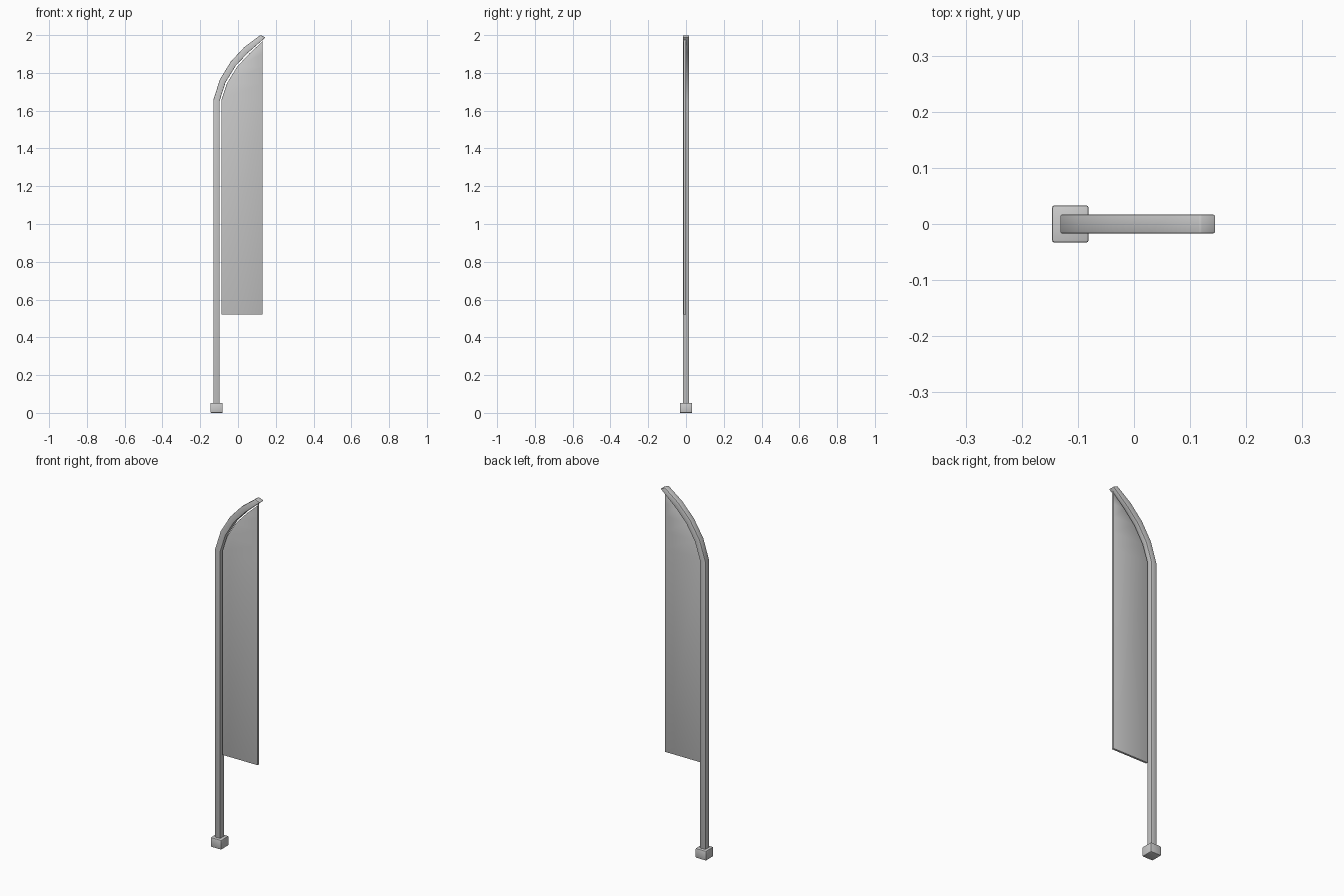
import bpy, bmesh
from math import radians

cube = bpy.data.objects.get("Cube")
if cube:
    bpy.data.objects.remove(cube, do_unlink=True)

grey = bpy.data.materials.new("light grey")
grey.use_nodes = True
colour = (0.6, 0.6, 0.6, 1)
grey.diffuse_color = colour
grey.node_tree.nodes["Principled BSDF"].inputs["Base Color"].default_value = colour


def ribbon(name, left, right, y0, y1, bevel):
    """Solid strip between two matching (x, z) chains, from y0 to y1."""
    bm = bmesh.new()
    rings = []
    for (ax, az), (bx, bz) in zip(left, right):
        rings.append([bm.verts.new(p) for p in
                      ((ax, y0, az), (bx, y0, bz), (bx, y1, bz), (ax, y1, az))])
    for low, high in zip(rings, rings[1:]):
        for i in range(4):
            j = (i + 1) % 4
            bm.faces.new((low[i], low[j], high[j], high[i]))
    bm.faces.new(rings[0][::-1])
    bm.faces.new(rings[-1])
    bmesh.ops.recalc_face_normals(bm, faces=bm.faces[:])
    mesh = bpy.data.meshes.new(name)
    bm.to_mesh(mesh)
    bm.free()
    mesh.materials.append(grey)
    obj = bpy.data.objects.new(name, mesh)
    bpy.context.collection.objects.link(obj)
    mod = obj.modifiers.new("soft edges", "BEVEL")
    mod.width = bevel
    mod.segments = 2
    mod.limit_method = "ANGLE"
    mod.angle_limit = radians(40)
    bpy.ops.object.select_all(action="DESELECT")
    obj.select_set(True)
    bpy.context.view_layer.objects.active = obj
    bpy.ops.object.modifier_apply(modifier=mod.name)
    bpy.ops.object.shade_smooth_by_angle(angle=radians(30))
    return obj


# Square foot
ribbon("base", [(-0.146, 0), (-0.146, 0.053)], [(-0.081, 0), (-0.081, 0.053)],
       -0.033, 0.033, 0.004)

# Straight pole that bends over into a faceted arch
outer = [(-0.131, 0.04), (-0.131, 1.655), (-0.096, 1.765),
         (-0.038, 1.86), (0.034, 1.937), (0.118, 2.0)]
inner = [(-0.098, 0.04), (-0.098, 1.65), (-0.066, 1.75),
         (-0.012, 1.838), (0.054, 1.908), (0.146, 1.988)]
ribbon("pole", outer, inner, -0.017, 0.017, 0.003)

# Thin banner whose top follows the arch
edge = [(-0.088, 0.52), (-0.088, 1.655), (-0.058, 1.745),
        (-0.005, 1.832), (0.06, 1.902), (0.128, 1.965)]
free = [(0.13, z) for z in (0.52, 1.655, 1.745, 1.832, 1.902, 1.98)]
ribbon("banner", edge, free, -0.013, -0.001, 0.003)
